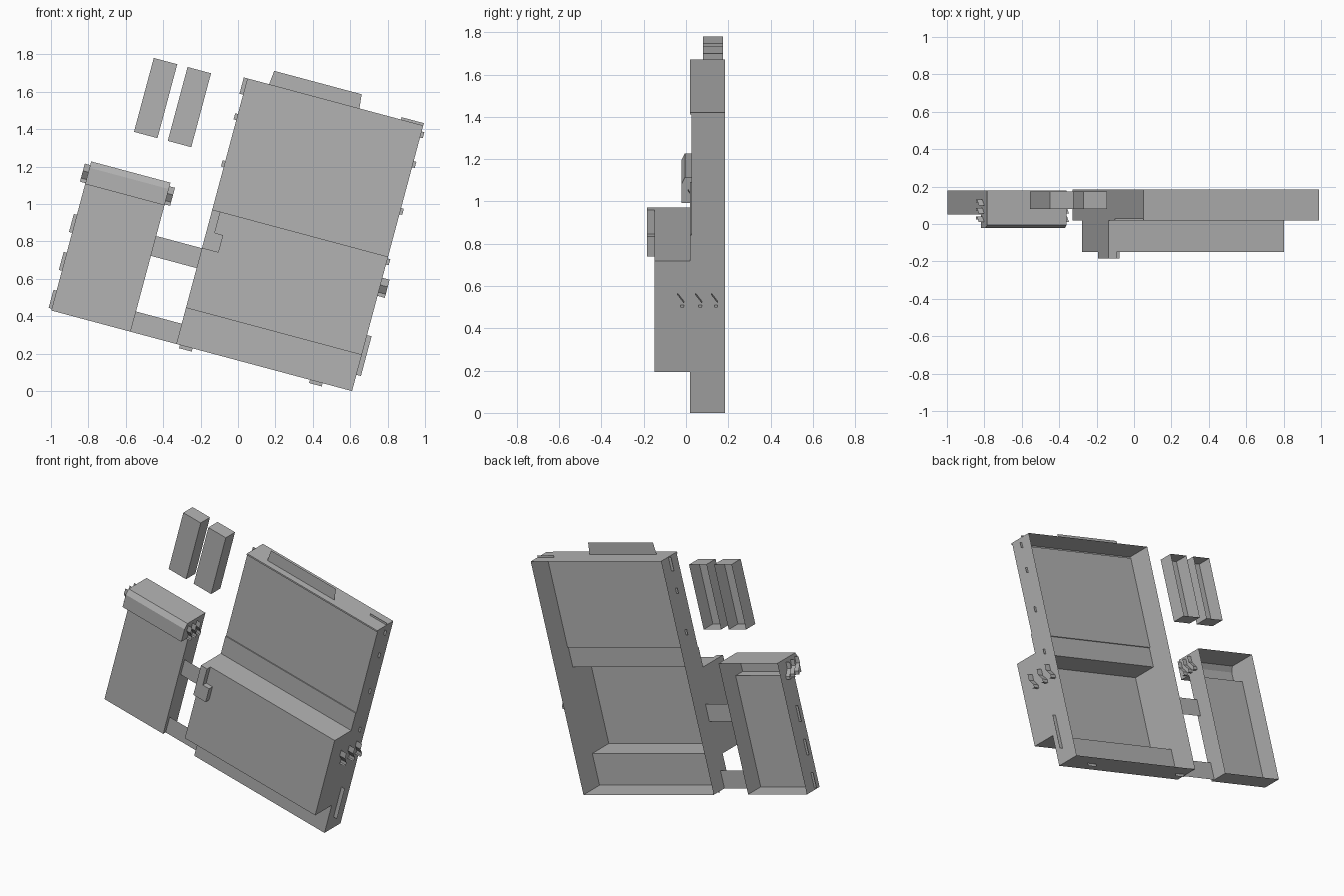
import bpy, bmesh, math

cube = bpy.data.objects.get("Cube")
if cube:
    bpy.data.objects.remove(cube, do_unlink=True)

grey = bpy.data.materials.new("plain grey")
grey.use_nodes = True
GREY = (0.45, 0.45, 0.45, 1)
grey.diffuse_color = GREY
grey.node_tree.nodes["Principled BSDF"].inputs["Base Color"].default_value = GREY

TILT = math.radians(15)
W, H = 0.973, 1.47          # main panel size
L, R, LH = -0.692, -0.253, 0.825  # side box extents


def place(u, y, v):
    """Panel coordinates (across, depth, up) to the tilted standing pose."""
    return (-0.33 + u * math.cos(TILT) + v * math.sin(TILT), y,
            0.252 - u * math.sin(TILT) + v * math.cos(TILT))


def build(name, faces):
    bm = bmesh.new()
    for face in faces:
        bm.faces.new([bm.verts.new(place(*p)) for p in face])
    bmesh.ops.remove_doubles(bm, verts=bm.verts, dist=1e-5)
    bmesh.ops.recalc_face_normals(bm, faces=bm.faces)
    mesh = bpy.data.meshes.new(name)
    bm.to_mesh(mesh)
    bm.free()
    mesh.materials.append(grey)
    obj = bpy.data.objects.new(name, mesh)
    bpy.context.collection.objects.link(obj)
    return obj


def ribbon_faces(u0, u1, profile):
    return [[(u0, a[1], a[0]), (u1, a[1], a[0]), (u1, b[1], b[0]), (u0, b[1], b[0])]
            for a, b in zip(profile, profile[1:])]


def tray(name, u0, u1, profile):
    """Thin folded shell with closed sides and an open back."""
    sides = [[(u, y, v) for v, y in profile] for u in (u0, u1)]
    return build(name, ribbon_faces(u0, u1, profile) + sides)


def plate(name, u0, u1, v0, v1, y, taper=0):
    return build(name, [[(u0, y, v0), (u1, y, v0), (u1 - taper, y, v1), (u0 + taper, y, v1)]])


def wavy_tab(name, u0, u1, v, y):
    wave = [(v + 0.05, y), (v + 0.01, y), (v - 0.03, y + 0.03),
            (v - 0.05, y + 0.03), (v - 0.05, y + 0.015)]
    return build(name, ribbon_faces(u0, u1, wave))


# Main folded body with recessed upper panel and raised lower box
tray("main_body", 0, W, [
    (0, 0.185), (0, 0.02), (0.2, 0.02), (0.2, -0.15), (0.744, -0.15),
    (0.744, 0.02), (0.87, 0.02), (0.87, 0.027), (H - 0.01, 0.027),
    (H - 0.01, 0.02), (H, 0.02), (H, 0.185)])

# Side box with a protruding head
tray("side_box", L, R, [
    (0, 0.18), (0, 0.05), (0.7, 0.05), (0.7, -0.022), (0.79, -0.022),
    (LH, -0.005), (LH, 0.18)])

# Two loose bars
for i, u in enumerate((-0.512, -0.325)):
    tray(f"loose_bar_{i + 1}", u, u + 0.13,
         [(1.037, 0.175), (1.037, 0.08), (1.446, 0.08), (1.446, 0.175)])

# Connecting arms
plate("upper_arm", R, 0, 0.42, 0.53, 0.075)
plate("lower_arm", R, 0, 0, 0.112, 0.075)

# Stepped latch on the corner of the raised box
outline = [(0, 0.744), (0.045, 0.744), (0.045, 0.627), (0.092, 0.627),
           (0.092, 0.53), (0, 0.53)]
latch = [[(u, -0.185, v) for u, v in outline]]
for a, b in zip(outline, outline[1:] + outline[:1]):
    latch.append([(a[0], -0.185, a[1]), (b[0], -0.185, b[1]),
                  (b[0], -0.15, b[1]), (a[0], -0.15, a[1])])
build("corner_latch", latch)

# Glue tabs round the main body
plate("top_tab", 0.12, 0.62, H, 1.546, 0.065, 0.008)
plate("top_corner_tab", 0.85, W, H, H + 0.013, 0.115)
plate("left_corner_tab", -0.02, 0, 1.38, H, 0.11)
plate("lower_right_tab", W, W + 0.025, 0.09, 0.31, 0.08)
for i, v in enumerate((1.42, 1.256, 0.996, 0.717)):
    plate(f"right_tab_{i + 1}", W, W + 0.015, v - 0.017, v + 0.017, 0.11)
for i, v in enumerate((1.256, 0.996)):
    plate(f"left_tab_{i + 1}", -0.015, 0, v - 0.017, v + 0.017, 0.11)
for i, u in enumerate((0.02, 0.74)):
    plate(f"bottom_tab_{i + 1}", u, u + 0.07, -0.018, 0, 0.1)

# Tabs on the outer edge of the side box
for i, v in enumerate((0.01, 0.22, 0.43)):
    plate(f"side_box_tab_{i + 1}", L - 0.017, L, v, v + 0.1, 0.1)

# Wavy tabs on the body side and on the head
for i, y in enumerate((-0.04, 0.045, 0.12)):
    wavy_tab(f"body_wavy_tab_{i + 1}", W, W + 0.04, 0.577, y)
for i, y in enumerate((0.01, 0.055, 0.1)):
    wavy_tab(f"head_wavy_tab_left_{i + 1}", L - 0.03, L, 0.755, y)
    wavy_tab(f"head_wavy_tab_right_{i + 1}", R, R + 0.03, 0.755, y)
